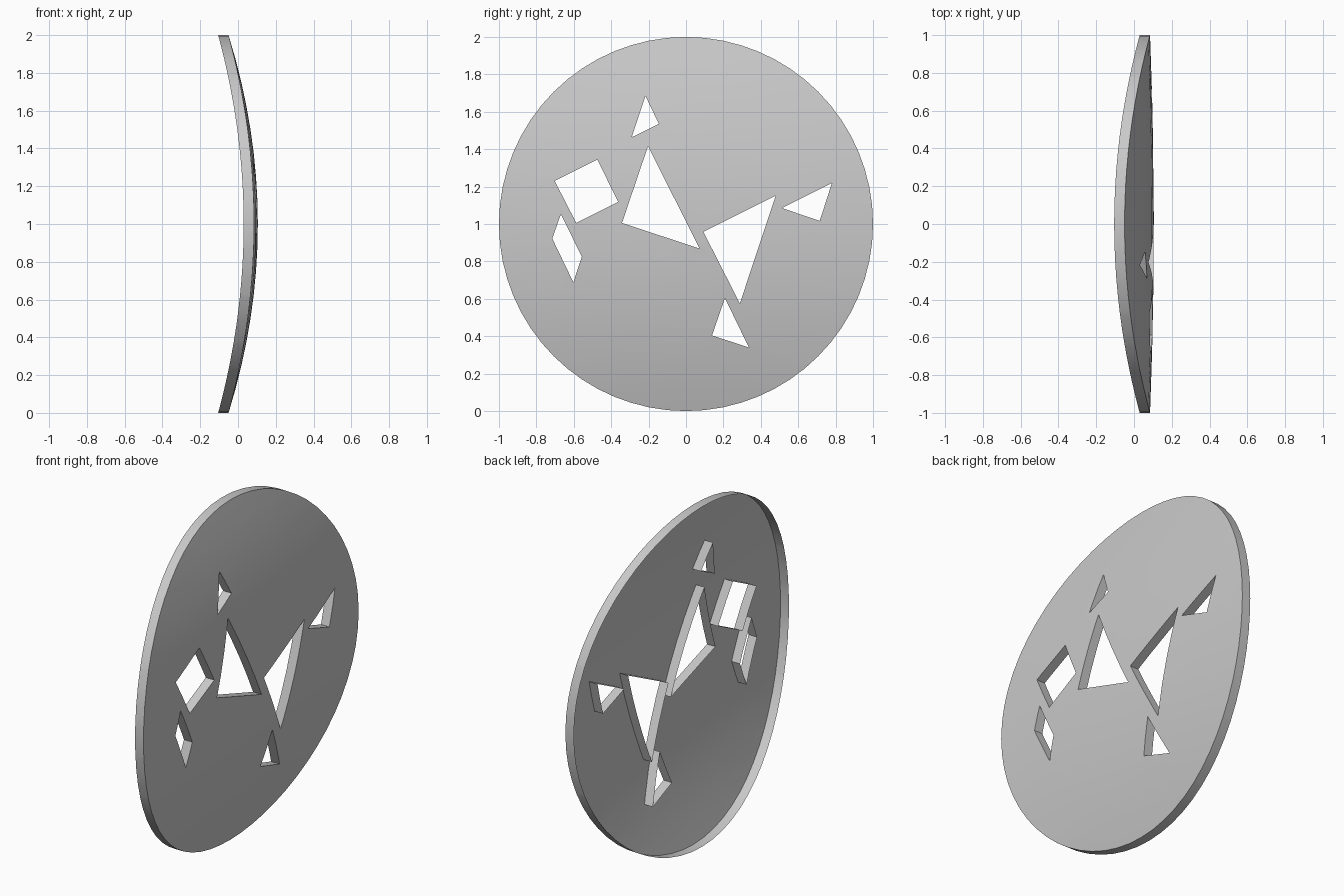
import bpy
import bmesh
from mathutils import Vector

cube = bpy.data.objects.get("Cube")
if cube:
    bpy.data.objects.remove(cube, do_unlink=True)

DEPTH = 0.055

# Hole outlines as (y, z) corners
HOLES = [
    [(-0.217, 1.685), (-0.145, 1.535), (-0.29, 1.464)],
    [(-0.203, 1.416), (-0.342, 1.006), (0.073, 0.868)],
    [(-0.474, 1.345), (-0.702, 1.23), (-0.587, 1.006), (-0.363, 1.118)],
    [(-0.669, 1.053), (-0.715, 0.922), (-0.602, 0.688), (-0.557, 0.825)],
    [(0.479, 1.151), (0.093, 0.958), (0.288, 0.575)],
    [(0.78, 1.219), (0.513, 1.085), (0.715, 1.017)],
    [(0.208, 0.604), (0.139, 0.404), (0.336, 0.34)],
]


def make_object(name, bm):
    bmesh.ops.recalc_face_normals(bm, faces=bm.faces[:])
    mesh = bpy.data.meshes.new(name)
    bm.to_mesh(mesh)
    bm.free()
    obj = bpy.data.objects.new(name, mesh)
    bpy.context.collection.objects.link(obj)
    return obj


def extrude_x(bm, faces, distance):
    result = bmesh.ops.extrude_face_region(bm, geom=faces)
    verts = [g for g in result["geom"] if isinstance(g, bmesh.types.BMVert)]
    bmesh.ops.translate(bm, verts=verts, vec=(distance, 0, 0))


# Round plate: cut a flat circle into cells, bow it, then thicken it
bm = bmesh.new()
bmesh.ops.create_circle(bm, cap_ends=True, segments=64, radius=1)
for normal, count in ((Vector((0, 1, 0)), 8), (Vector((1, 0, 0)), 3)):
    for i in range(1 - count, count):
        bmesh.ops.bisect_plane(bm, geom=bm.verts[:] + bm.edges[:] + bm.faces[:],
                               plane_co=normal * i / count, plane_no=normal)
bmesh.ops.remove_doubles(bm, verts=bm.verts[:], dist=0.001)
for v in bm.verts:
    y, h = v.co.x, v.co.y
    v.co = (0.105 - 0.155 * h * h - 0.02 * y * y, y, h + 1)
bmesh.ops.triangulate(bm, faces=bm.faces[:])
extrude_x(bm, bm.faces[:], -DEPTH)
plate = make_object("curved_plate", bm)

# Prisms that pierce the plate
bm = bmesh.new()
for outline in HOLES:
    bm.faces.new([bm.verts.new((-0.3, y, z)) for y, z in outline])
extrude_x(bm, bm.faces[:], 0.6)
cutter = make_object("hole_cutter", bm)
cutter.hide_render = True

# Grey finish
grey = bpy.data.materials.new("plain_grey")
grey.use_nodes = True
colour = (0.59, 0.59, 0.59, 1)
grey.diffuse_color = colour
grey.node_tree.nodes["Principled BSDF"].inputs["Base Color"].default_value = colour
plate.data.materials.append(grey)

# Cut the holes
cut = plate.modifiers.new("holes", "BOOLEAN")
cut.operation = "DIFFERENCE"
cut.solver = "EXACT"
cut.object = cutter
bpy.ops.object.select_all(action="DESELECT")
plate.select_set(True)
bpy.context.view_layer.objects.active = plate
bpy.ops.object.modifier_apply(modifier=cut.name)
bpy.data.objects.remove(cutter, do_unlink=True)

# Open the hollow side, leaving the skin with its rim and hole walls
bm = bmesh.new()
bm.from_mesh(plate.data)
bm.normal_update()
back = [f for f in bm.faces if f.normal.x < -0.5]
bmesh.ops.delete(bm, geom=back, context="FACES")
bm.to_mesh(plate.data)
bm.free()
bpy.ops.object.shade_smooth_by_angle()
